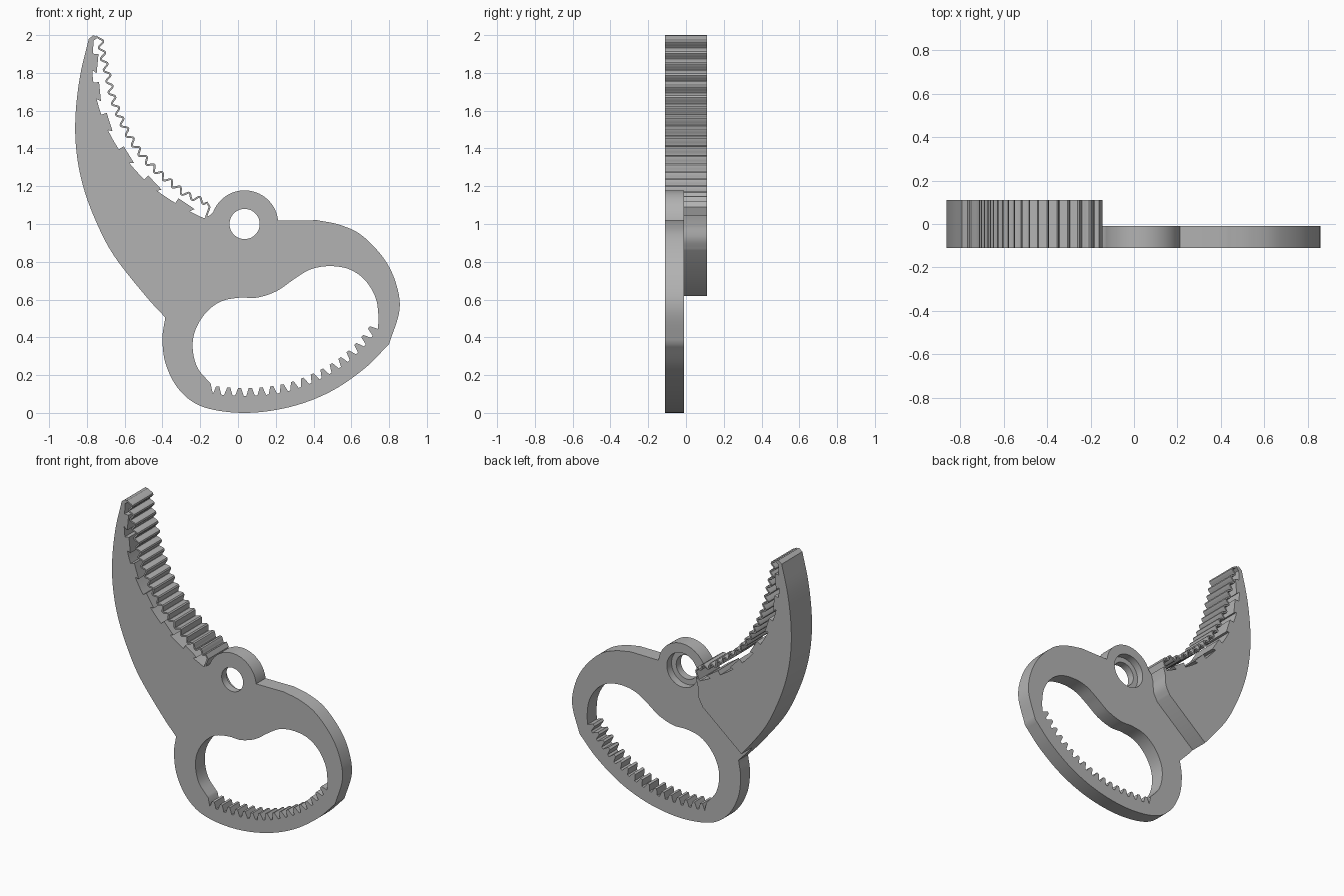
import bpy, bmesh, math
from mathutils import Vector
from mathutils.geometry import tessellate_polygon

if "Cube" in bpy.data.objects:
    bpy.data.objects.remove(bpy.data.objects["Cube"], do_unlink=True)

grey = bpy.data.materials.new("plain grey")
grey.use_nodes = True
COLOUR = (0.45, 0.45, 0.45, 1)
grey.diffuse_color = COLOUR
grey.node_tree.nodes["Principled BSDF"].inputs["Base Color"].default_value = COLOUR

FRONT, STEP, BACK = -0.11, -0.01, 0.11
SEG = 8


# Profile helpers, all in the x-z plane
def spline(pts, n=SEG):
    p = [Vector(q) for q in pts]
    p = [2 * p[0] - p[1]] + p + [2 * p[-1] - p[-2]]
    out = []
    for a, b, c, d in zip(p, p[1:], p[2:], p[3:]):
        for i in range(n):
            t = i / n
            out.append(0.5 * (2 * b + (c - a) * t + (2 * a - 5 * b + 4 * c - d) * t * t
                              + (3 * b - a - 3 * c + d) * t ** 3))
    return out + [p[-2]]


def arc(centre, r, a0, a1, n):
    return [Vector((centre[0] + r * math.cos(a), centre[1] + r * math.sin(a)))
            for a in (math.radians(a0 + (a1 - a0) * i / n) for i in range(n + 1))]


def chain(*parts):
    out = []
    for part in parts:
        for q in part:
            q = Vector(q)
            if not out or (q - out[-1]).length > 1e-4:
                out.append(q)
    return out


def along(path, f):
    """Point, tangent and left normal at a fraction of the path length."""
    lengths = [(b - a).length for a, b in zip(path, path[1:])]
    s = f * sum(lengths)
    for i, l in enumerate(lengths):
        if s <= l or i == len(lengths) - 1:
            t = (path[i + 1] - path[i]).normalized()
            return path[i] + t * s, t, Vector((-t.y, t.x))
        s -= l


# Solid helpers
def fill(bm, loops, y):
    flat = [bm.verts.new((q.x, y, q.y)) for loop in loops for q in loop]
    for tri in tessellate_polygon([[Vector((q.x, q.y, 0)) for q in lp] for lp in loops]):
        if len(set(tri)) == 3:
            bm.faces.new([flat[i] for i in tri])


def wall(bm, path, y0, y1, closed=False):
    pts = path + path[:1] if closed else path
    rows = [[bm.verts.new((q.x, y, q.y)) for q in pts] for y in (y0, y1)]
    for i in range(len(pts) - 1):
        bm.faces.new((rows[0][i], rows[0][i + 1], rows[1][i + 1], rows[1][i]))


def finish(bm, name):
    bmesh.ops.remove_doubles(bm, verts=bm.verts, dist=1e-5)
    bmesh.ops.recalc_face_normals(bm, faces=bm.faces)
    mesh = bpy.data.meshes.new(name)
    bm.to_mesh(mesh)
    bm.free()
    mesh.materials.append(grey)
    ob = bpy.data.objects.new(name, mesh)
    bpy.context.collection.objects.link(ob)
    bpy.ops.object.select_all(action='DESELECT')
    ob.select_set(True)
    bpy.context.view_layer.objects.active = ob
    bpy.ops.object.shade_smooth_by_angle(angle=math.radians(30))


def prism(name, loop):
    bm = bmesh.new()
    fill(bm, [loop], FRONT)
    fill(bm, [loop], BACK)
    wall(bm, loop, FRONT, BACK, True)
    finish(bm, name)


# Blade edges
outer = spline([(-.79, 1.98), (-.835, 1.79), (-.86, 1.58), (-.856, 1.39), (-.82, 1.2),
                (-.75, 1.01), (-.655, .83), (-.49, .62), (-.385, .505)])
inner = spline([(-.765, 1.97), (-.77, 1.79), (-.74, 1.63), (-.69, 1.5), (-.62, 1.38),
                (-.52, 1.26), (-.42, 1.17), (-.28, 1.08), (-.18, 1.03)])
split = len(outer) - 1 - SEG
notch = (-.15, 1.045)
pivot = (.035, 1)

# Handle ring, shoulder and pivot boss
ring = spline([(-.385, .505), (-.4, .39), (-.38, .25), (-.305, .115), (-.18, .03), (.035, 0),
               (.27, .03), (.485, .11), (.67, .235), (.8, .365)])
shoulder = spline([(.8, .365), (.855, .545), (.835, .69), (.77, .82), (.655, .94),
                   (.54, .995), (.42, 1.02)])
boss = arc(pivot, .178, 6, 160, 32)
blade = chain([notch], inner[::-1], [(-.745, 1.985), (-.765, 2)], outer[:split + 1])
plate = chain(outer[split:], ring, shoulder, boss, [notch])
border = chain([notch], spline([(-.165, .99), (-.17, .92), (-.2, .86)], 5), [outer[split]])

# Finger opening with a toothed lower edge
opening = spline([(-.145, .155), (-.215, .24), (-.24, .345), (-.225, .44), (-.17, .53),
                  (-.09, .59), (.01, .61), (.1, .61), (.205, .645), (.3, .71), (.385, .76),
                  (.485, .777), (.59, .76), (.675, .7), (.73, .605), (.745, .505)])
root = spline([(.745, .45), (.655, .34), (.54, .24), (.38, .155), (.22, .105),
               (.035, .09), (-.14, .1)])
TEETH = 17
teeth = []
for i in range(TEETH):
    for f, h in ((.12, 0), (.36, .042), (.64, .042), (.88, 0)):
        p, t, n = along(root, (i + f) / TEETH)
        teeth.append(p - n * h)
opening = chain(opening, teeth)

# Body: thin handle plate joined to the thick blade
hole = arc(pivot, .08, 0, 360, 48)[:-1]
bore = arc(pivot, .115, 0, 360, 48)[:-1]
ledge = -.06
bm = bmesh.new()
fill(bm, [blade[:-1] + plate[:-1], opening, hole], FRONT)
fill(bm, [plate + border[1:-1], opening, bore], STEP)
fill(bm, [blade + border[-2:0:-1]], BACK)
fill(bm, [bore, hole], ledge)
wall(bm, blade, FRONT, STEP)
wall(bm, blade, STEP, BACK)
wall(bm, plate, FRONT, STEP)
wall(bm, border, STEP, BACK)
wall(bm, opening, FRONT, STEP, True)
wall(bm, hole, FRONT, ledge, True)
wall(bm, bore, ledge, STEP, True)
finish(bm, "handle_and_blade")

# Wavy gripping strip
base = spline([(-.73, 1.98), (-.713, 1.88), (-.69, 1.79), (-.665, 1.675), (-.62, 1.555),
               (-.57, 1.455), (-.505, 1.36), (-.43, 1.28), (-.35, 1.215), (-.27, 1.155),
               (-.165, 1.115)])
WAVES = 18
wave = []
for i in range(WAVES * 10 + 1):
    p, t, n = along(base, i / (WAVES * 10))
    wave.append(p + n * .015 * math.sin(i / 10 * math.tau))
centre = chain([(-.77, 1.975), (-.75, 1.992)], wave, [(-.15, 1.09), (-.17, 1.035)])
left, right = [], []
for i, p in enumerate(centre):
    t = (centre[min(i + 1, len(centre) - 1)] - centre[max(i - 1, 0)]).normalized()
    n = Vector((-t.y, t.x)) * .005
    left.append(p + n)
    right.append(p - n)
prism("wavy_strip", left + right[::-1])

# Slanted stop blocks along the inner edge of the blade
for i, z in enumerate((1.9, 1.74, 1.58, 1.4, 1.24, 1.115)):
    k = min(range(len(inner)), key=lambda j: abs(inner[j].y - z))
    p = inner[k]
    t = (inner[k + 1] - inner[k - 1]).normalized()
    n = Vector((-t.y, t.x))
    prism(f"stop_block_{i + 1}", [p + t * a + n * b for a, b in
                                  ((0, -.004), (0, .03), (.103, .026), (.08, -.008))])
